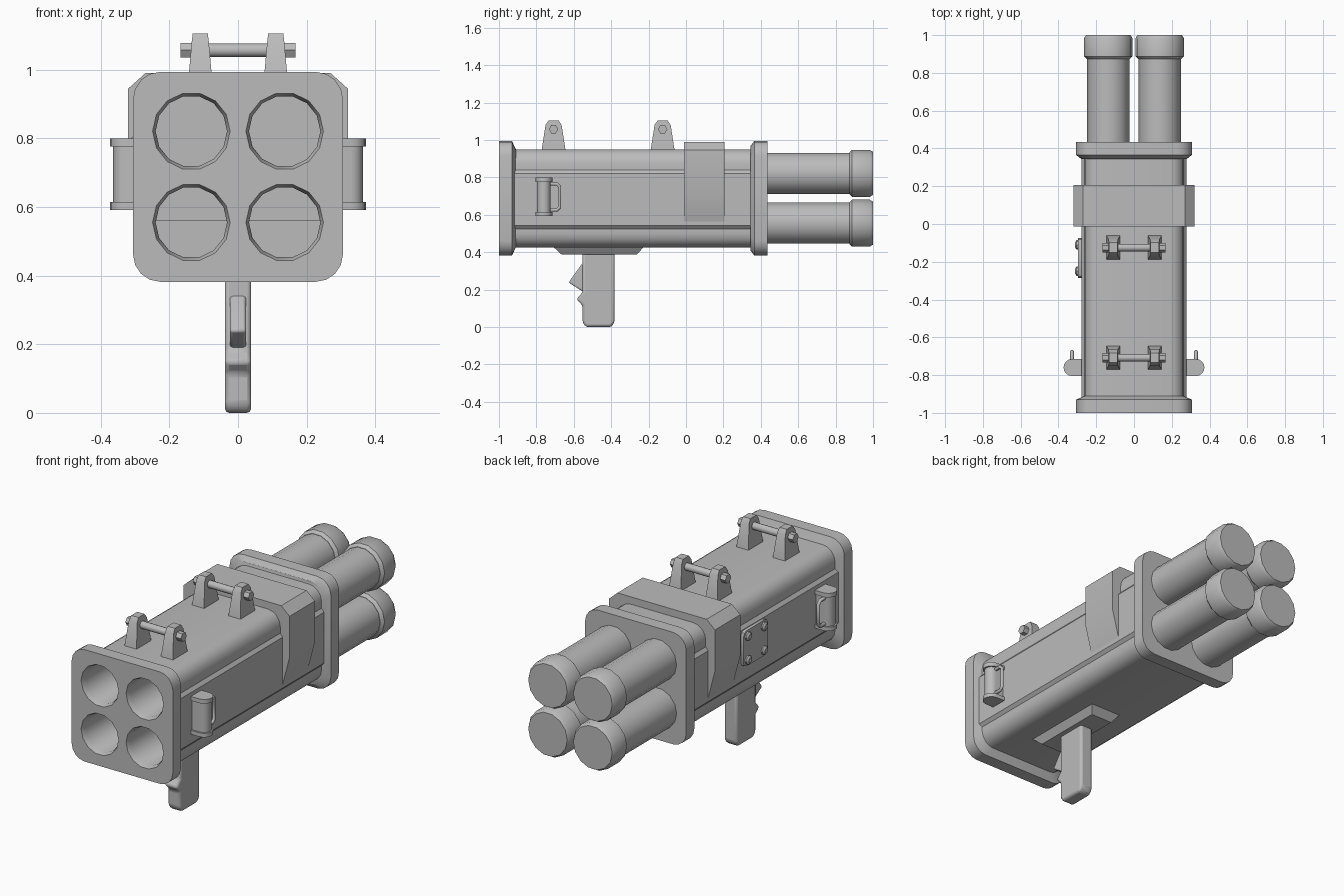
import bpy, bmesh, math
from math import cos, sin, pi

cube = bpy.data.objects.get("Cube")
if cube:
    bpy.data.objects.remove(cube, do_unlink=True)

GREY = (0.5, 0.5, 0.5, 1)
metal = bpy.data.materials.new("grey_metal")
metal.use_nodes = True
metal.diffuse_color = GREY
metal.node_tree.nodes["Principled BSDF"].inputs["Base Color"].default_value = GREY

MID = 0.688          # height of the launcher axis
SIDES = 14
TUBES = [(x, MID + z) for x in (-0.136, 0.136) for z in (-0.133, 0.133)]


def finish(name, bm, bevel=0):
    bmesh.ops.recalc_face_normals(bm, faces=bm.faces)
    mesh = bpy.data.meshes.new(name)
    bm.to_mesh(mesh)
    bm.free()
    mesh.materials.append(metal)
    obj = bpy.data.objects.new(name, mesh)
    bpy.context.collection.objects.link(obj)
    bpy.ops.object.select_all(action='DESELECT')
    obj.select_set(True)
    bpy.context.view_layer.objects.active = obj
    bpy.ops.object.shade_smooth_by_angle(angle=math.radians(32))
    if bevel:
        mod = obj.modifiers.new("soft_edges", 'BEVEL')
        mod.width, mod.segments = bevel, 2
        mod.limit_method, mod.angle_limit = 'ANGLE', math.radians(35)
    return obj


def add_loft(bm, rings, cap_start=True, cap_end=True):
    rows = [[bm.verts.new(p) for p in ring] for ring in rings]
    n = len(rows[0])
    for a, b in zip(rows, rows[1:]):
        for i in range(n):
            j = (i + 1) % n
            bm.faces.new((a[i], a[j], b[j], b[i]))
    if cap_start:
        bm.faces.new(rows[0][::-1])
    if cap_end:
        bm.faces.new(rows[-1])
    return rows


def loft(name, rings, caps=True, bevel=0):
    bm = bmesh.new()
    add_loft(bm, rings, caps, caps)
    return finish(name, bm, bevel)


def place(pts, axis, d):
    """Put a flat profile on a plane across the given axis."""
    if axis == 'x':
        return [(d, a, b) for a, b in pts]
    if axis == 'y':
        return [(a, d, b) for a, b in pts]
    return [(a, b, d) for a, b in pts]


def circle(r, ca=0, cb=0, n=SIDES):
    return [(ca + r * cos(2 * pi * i / n), cb + r * sin(2 * pi * i / n)) for i in range(n)]


def rounded(ha, hb, r, ca=0, cb=0, seg=4):
    pts = []
    for q, (sa, sb) in enumerate([(1, 1), (-1, 1), (-1, -1), (1, -1)]):
        for k in range(seg + 1):
            t = (q + k / seg) * pi / 2
            pts.append((ca + sa * (ha - r) + r * cos(t), cb + sb * (hb - r) + r * sin(t)))
    return pts


def rod(name, axis, r, a, b, ca, cb, n=SIDES):
    return loft(name, [place(circle(r, ca, cb, n), axis, d) for d in (a, b)])


# Front plate with four deep bores
bm = bmesh.new()
outer = [place(rounded(h, h, c, 0, MID), 'y', y)
         for h, c, y in ((0.306, 0.08, -1), (0.306, 0.08, -0.93), (0.262, 0.07, -0.91))]
rims = [add_loft(bm, outer, False, False)[0]]
for x, z in TUBES:
    bore = [place(circle(r, x, z), 'y', y) for r, y in ((0.113, -1), (0.104, -0.975), (0.104, 0.33))]
    rims.append(add_loft(bm, bore, False, True)[0])
edges = [bm.edges.get((v, r[(i + 1) % len(r)])) for r in rims for i, v in enumerate(r)]
bmesh.ops.triangle_fill(bm, edges=edges, use_beauty=True)
finish("front_plate", bm)

# Body shell: rounded box with a raised panel along each side
corners = rounded(0.264, 0.262, 0.075, 0, MID)
panel = [(0.264, 0.525), (0.279, 0.542), (0.279, 0.82), (0.264, 0.838)]
left = [(-x, z) for x, z in reversed(panel)]
profile = corners[:10] + left + corners[10:] + panel
loft("body_shell", [place(profile, 'y', y) for y in (-0.925, 0.36)], caps=False)

# Rear plate
loft("rear_plate", [place(rounded(h, h, 0.08, 0, MID), 'y', y)
                    for h, y in ((0.28, 0.345), (0.306, 0.365), (0.306, 0.435))])

# Collar over the body
half = [(0.278, 0.56), (0.32, 0.72), (0.32, 0.945), (0.27, 0.99)]
band = half + [(-x, z) for x, z in reversed(half)]
loft("collar", [place(band, 'y', y) for y in (-0.012, 0.207)])

# Rear tubes with thicker end caps
for x, z in TUBES:
    rod("rear_tube", 'y', 0.112, 0.42, 0.9, x, z)
    loft("tube_end_cap", [place(circle(r, x, z), 'y', y) for r, y in
                          ((0.114, 0.873), (0.129, 0.888), (0.129, 0.982), (0.118, 1))])

# Top brackets and their cross bolts
for y in (-0.708, -0.125):
    for x in (-0.11, 0.11):
        loft("top_bracket", [place([(x + sx * hx, y + sy * hy) for sx, sy in
                                    ((1, 1), (-1, 1), (-1, -1), (1, -1))], 'z', z)
                             for hx, hy, z in ((0.037, 0.064, 0.945), (0.025, 0.043, 1.08), (0.022, 0.026, 1.105))])
    rod("cross_bolt", 'x', 0.02, -0.15, 0.15, y, 1.057)
    for s in (-1, 1):
        rod("bolt_head", 'x', 0.025, s * 0.13, s * 0.168, y, 1.057, 6)

# Side latches: post between two flanges, with a thin wire loop
for s in (-1, 1):
    for z0, z1, grow in ((0.592, 0.614, 0), (0.614, 0.776, 0.009), (0.776, 0.799, 0)):
        r = 0.045 - grow
        outline = [(s * 0.27, -0.76 - r)]
        outline += [(s * (0.328 + r * cos(t * pi / 8)), -0.76 + r * sin(t * pi / 8)) for t in range(-4, 5)]
        outline += [(s * 0.27, -0.76 + r)]
        loft("latch_post" if grow else "latch_flange", [place(outline, 'z', z) for z in (z0, z1)])
    curve = bpy.data.curves.new("latch_loop", 'CURVE')
    curve.dimensions = '3D'
    curve.bevel_depth, curve.bevel_resolution = 0.01, 1
    path = [(-0.73, 0.765), (-0.69, 0.765), (-0.675, 0.75), (-0.675, 0.64), (-0.69, 0.625), (-0.73, 0.625)]
    spline = curve.splines.new('POLY')
    spline.points.add(len(path) - 1)
    for p, (y, z) in zip(spline.points, path):
        p.co = (s * 0.328, y, z, 1)
    curve.materials.append(metal)
    bpy.context.collection.objects.link(bpy.data.objects.new("latch_loop", curve))

# Bolted plate on the right side
loft("side_plate", [place(rounded(0.105, 0.097, 0.025, -0.18, 0.72, 2), 'x', x) for x in (-0.27, -0.296)])
for y in (-0.25, -0.11):
    for z in (0.655, 0.785):
        loft("plate_bolt", [place(circle(r, y, z, 8), 'x', x) for r, x in
                            ((0.024, -0.29), (0.024, -0.304), (0.014, -0.312))])

# Grip mount under the body
loft("grip_mount", [place([(sx * hx, y) for sx, y in ((1, a), (1, b), (-1, b), (-1, a))], 'z', z)
                    for hx, a, b, z in ((0.097, -0.714, -0.222, 0.432), (0.065, -0.666, -0.262, 0.388))])

# Grip with a finger ridge, and the trigger
grip = [(-0.553, 0.4), (-0.553, 0.185), (-0.586, 0.148), (-0.553, 0.115), (-0.553, 0.025),
        (-0.535, 0), (-0.4, 0), (-0.382, 0.025), (-0.382, 0.4)]
loft("grip", [place(grip, 'x', x) for x in (-0.038, 0.038)], bevel=0.012)
trigger = [(-0.54, 0.35), (-0.556, 0.338), (-0.628, 0.238), (-0.54, 0.182)]
loft("trigger", [place(trigger, 'x', x) for x in (-0.024, 0.024)], bevel=0.008)
